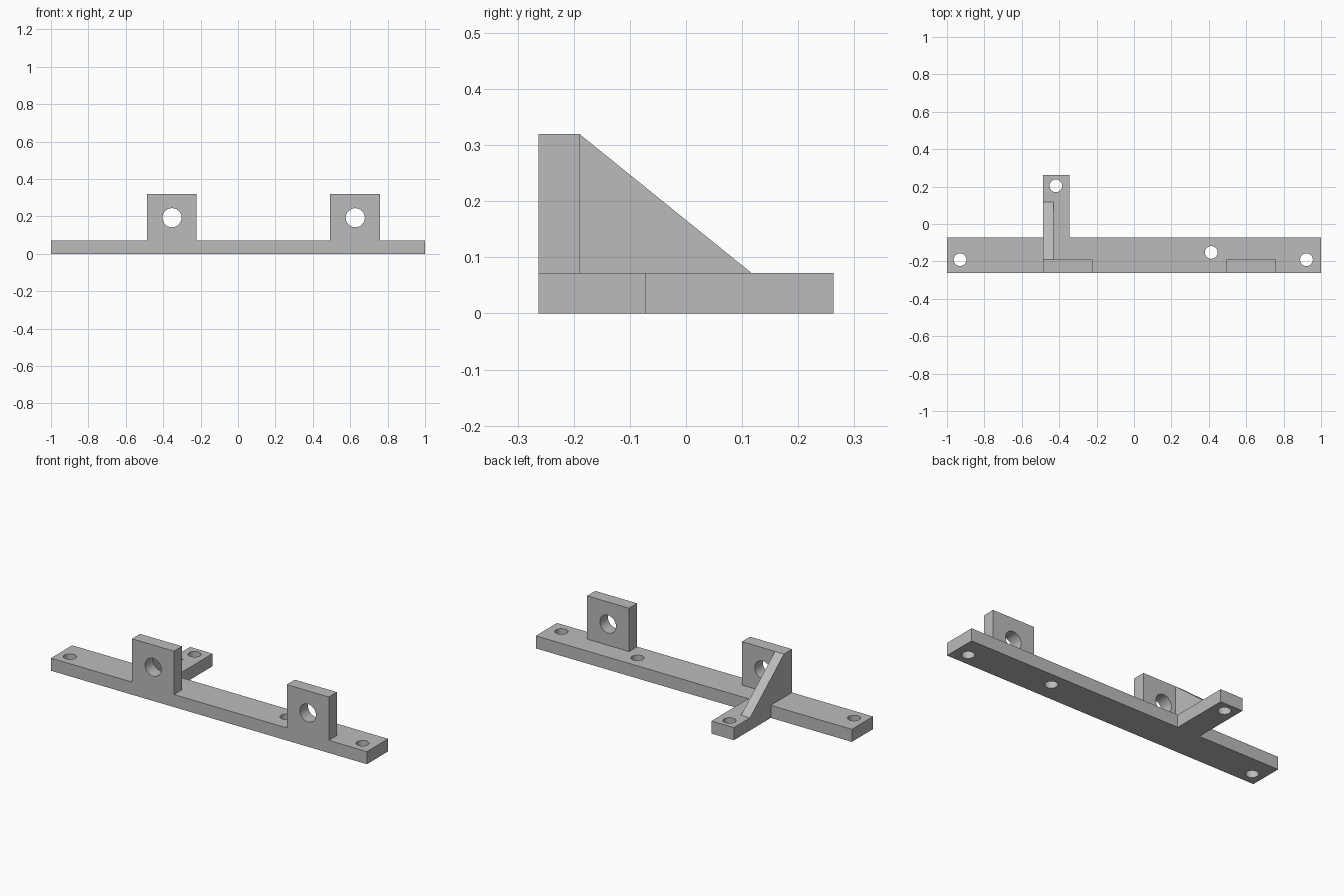
import bpy
import bmesh
import math
from mathutils import Matrix, Vector

if "Cube" in bpy.data.objects:
    bpy.data.objects.remove(bpy.data.objects["Cube"], do_unlink=True)

FRONT, BACK = -0.263, 0.263
BAR_BACK, LUG_BACK = -0.071, -0.19
THICK, TOP = 0.072, 0.32
ARM_X = -0.487

grey = bpy.data.materials.new("plain grey")
grey.use_nodes = True
grey.diffuse_color = (0.5, 0.5, 0.5, 1)
grey.node_tree.nodes["Principled BSDF"].inputs["Base Color"].default_value = (0.5, 0.5, 0.5, 1)


def add_object(name, bm):
    bmesh.ops.recalc_face_normals(bm, faces=bm.faces)
    mesh = bpy.data.meshes.new(name)
    bm.to_mesh(mesh)
    bm.free()
    mesh.materials.append(grey)
    obj = bpy.data.objects.new(name, mesh)
    bpy.context.collection.objects.link(obj)
    return obj


def prism(name, points, depth):
    """Extrude a closed outline along the depth vector."""
    bm = bmesh.new()
    face = bm.faces.new([bm.verts.new(p) for p in points])
    result = bmesh.ops.extrude_face_region(bm, geom=[face], use_keep_orig=True)
    moved = [v for v in result["geom"] if isinstance(v, bmesh.types.BMVert)]
    bmesh.ops.translate(bm, vec=Vector(depth), verts=moved)
    return add_object(name, bm)


def cylinder(name, centre, radius, depth, matrix):
    bm = bmesh.new()
    bmesh.ops.create_cone(bm, cap_ends=True, segments=48, radius1=radius, radius2=radius,
                          depth=depth, matrix=Matrix.Translation(centre) @ matrix)
    return add_object(name, bm)


def combine(target, helper, operation):
    """Apply a boolean and discard the helper."""
    helper.hide_render = True
    mod = target.modifiers.new(operation, "BOOLEAN")
    mod.operation, mod.solver, mod.object = operation, "EXACT", helper
    bpy.context.view_layer.objects.active = target
    bpy.ops.object.modifier_apply(modifier=mod.name)
    bpy.data.objects.remove(helper, do_unlink=True)


# T-shaped base plate with the rear arm
arm_right = -0.345
outline = [(-1, FRONT), (1, FRONT), (1, BAR_BACK), (arm_right, BAR_BACK),
           (arm_right, BACK), (ARM_X, BACK), (ARM_X, BAR_BACK), (-1, BAR_BACK)]
bracket = prism("mounting_bracket", [(x, y, 0) for x, y in outline], (0, 0, THICK))

# Upright lugs along the front edge
lug_width = 0.266
lug_starts = (ARM_X, 0.493)
for x in lug_starts:
    lug = prism("lug", [(x, FRONT, 0), (x + lug_width, FRONT, 0),
                        (x + lug_width, FRONT, TOP), (x, FRONT, TOP)],
                (0, LUG_BACK - FRONT, 0))
    combine(bracket, lug, "UNION")

# Sloping gusset behind one lug
gusset = prism("gusset", [(ARM_X, y, z) for y, z in
                          ((FRONT, 0), (0.117, 0), (0.117, THICK), (LUG_BACK, TOP), (FRONT, TOP))],
               (0.057, 0, 0))
combine(bracket, gusset, "UNION")

# Bores through the lugs
for x in lug_starts:
    bore = cylinder("lug_bore", (x + lug_width / 2 + 0.001, LUG_BACK, 0.193), 0.051, 0.3,
                    Matrix.Rotation(math.pi / 2, 4, "X"))
    combine(bracket, bore, "DIFFERENCE")

# Screw holes through the plate
for x, y in ((-0.93, -0.191), (0.922, -0.191), (0.413, -0.152), (-0.418, 0.204)):
    hole = cylinder("screw_hole", (x, y, 0), 0.034, 0.4, Matrix())
    combine(bracket, hole, "DIFFERENCE")

# Merge flat faces and keep crisp edges
bm = bmesh.new()
bm.from_mesh(bracket.data)
bmesh.ops.remove_doubles(bm, verts=bm.verts, dist=0.0001)
bmesh.ops.dissolve_limit(bm, angle_limit=0.01, verts=bm.verts, edges=bm.edges)
bm.to_mesh(bracket.data)
bm.free()
bpy.ops.object.select_all(action="DESELECT")
bracket.select_set(True)
bpy.context.view_layer.objects.active = bracket
bpy.ops.object.shade_smooth_by_angle(angle=math.radians(30))
